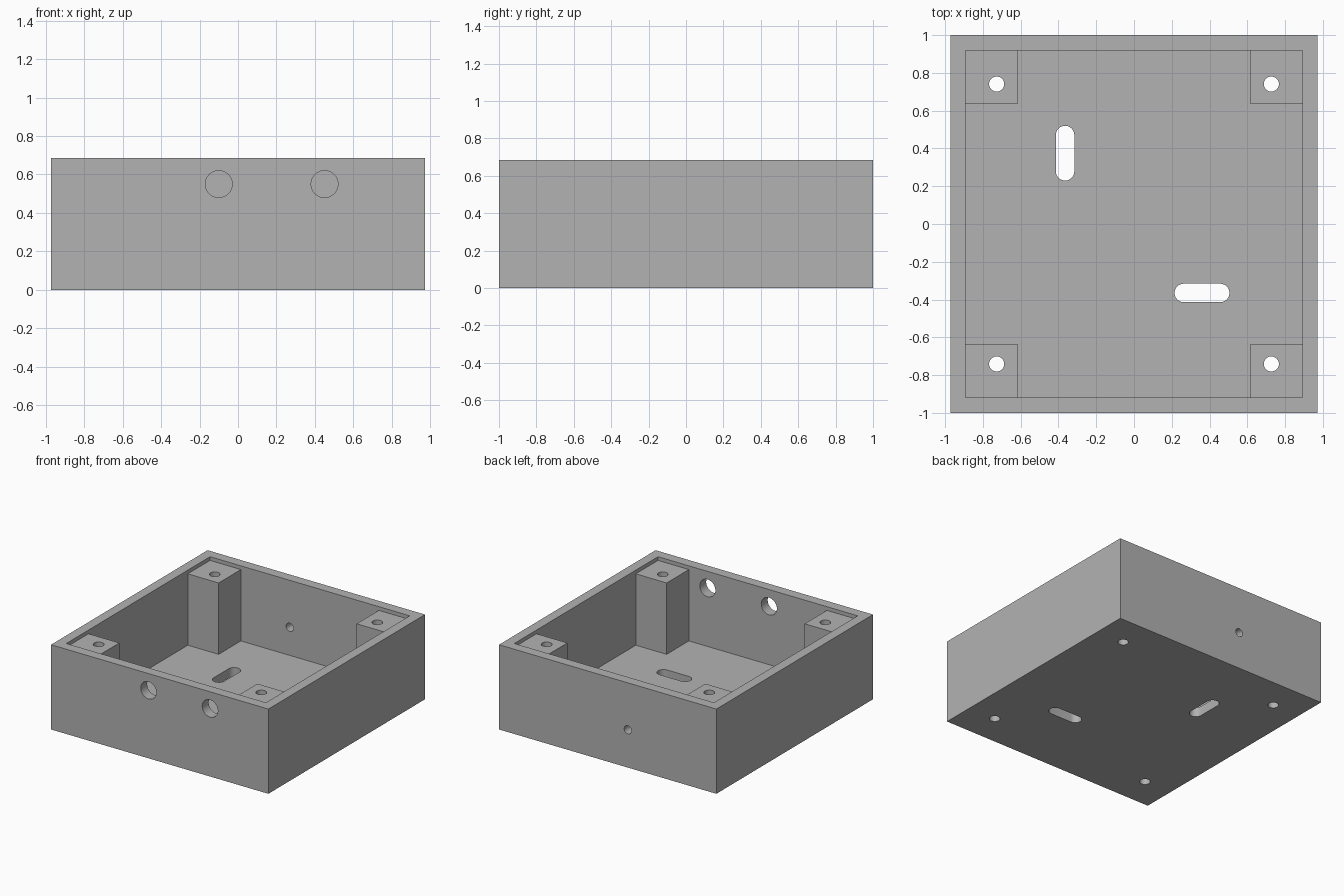
import bpy, bmesh, math
from mathutils import Matrix

cube = bpy.data.objects.get("Cube")
if cube:
    bpy.data.objects.remove(cube, do_unlink=True)

HX, HY, HEIGHT = 0.972, 1.0, 0.685      # outer half sizes and height
IX, IY, FLOOR = 0.893, 0.918, 0.078     # cavity half sizes and floor level
PX, PY, POST_TOP = 0.617, 0.634, 0.655  # inner edges and top of corner posts
ABOVE, BELOW = 1.0, -0.2

grey = bpy.data.materials.new("grey plastic")
grey.use_nodes = True
grey.diffuse_color = (0.448, 0.448, 0.448, 1)
grey.node_tree.nodes["Principled BSDF"].inputs["Base Color"].default_value = grey.diffuse_color


def prism(name, outline, low, high, turn=None):
    """Extrude a flat outline from low to high, optionally transformed."""
    bm = bmesh.new()
    face = bm.faces.new([bm.verts.new((x, y, low)) for x, y in outline])
    top = bmesh.ops.extrude_face_region(bm, geom=[face])["geom"]
    verts = [v for v in top if isinstance(v, bmesh.types.BMVert)]
    bmesh.ops.translate(bm, verts=verts, vec=(0, 0, high - low))
    if turn:
        bm.transform(turn)
    bmesh.ops.recalc_face_normals(bm, faces=bm.faces)
    mesh = bpy.data.meshes.new(name)
    bm.to_mesh(mesh)
    bm.free()
    mesh.materials.append(grey)
    obj = bpy.data.objects.new(name, mesh)
    bpy.context.collection.objects.link(obj)
    return obj


def rect(x, y):
    return [(-x, -y), (x, -y), (x, y), (-x, y)]


def slot(cx, cy, r, dx=0, dy=0, steps=16):
    """Round hole, stretched by half lengths dx or dy into a slot."""
    points = []
    start = -math.pi / 2 if dx else 0
    for side in (1, -1):
        for i in range(steps + 1 if dx or dy else steps):
            a = start + math.pi * i / steps + (0 if side > 0 else math.pi)
            points.append((cx + side * dx + r * math.cos(a),
                           cy + side * dy + r * math.sin(a)))
    return points


# Outer block
box = prism("open_box", rect(HX, HY), 0, HEIGHT)

# Cross-shaped cavity leaves four corner posts; a shallow recess lowers their tops
cross = [(PX, -IY), (PX, -PY), (IX, -PY), (IX, PY), (PX, PY), (PX, IY)]
cross += [(-x, -y) for x, y in cross]
cutters = [prism("rim_recess", rect(IX, IY), POST_TOP, ABOVE),
           prism("cavity", cross, FLOOR, ABOVE)]

# Screw holes through the posts
for sx in (-1, 1):
    for sy in (-1, 1):
        cutters.append(prism("post_hole", slot(sx * 0.727, sy * 0.741, 0.04), BELOW, ABOVE))

# Mounting slots in the floor
cutters.append(prism("long_slot", slot(-0.365, 0.375, 0.049, dy=0.096), BELOW, 0.3))
cutters.append(prism("cross_slot", slot(0.36, -0.365, 0.049, dx=0.096), BELOW, 0.3))

# Cable holes in the front wall and a small hole in the back wall
upright = Matrix.Rotation(math.pi / 2, 4, "X")   # (x, y, z) becomes (x, -z, y)
for x in (-0.1, 0.45):
    cutters.append(prism("cable_hole", slot(x, 0.55, 0.07), 0.8, 1.2, upright))
cutters.append(prism("back_hole", slot(-0.18, 0.305, 0.033), -1.2, -0.8, upright))

# Cut everything out of the block
bpy.ops.object.select_all(action="DESELECT")
box.select_set(True)
bpy.context.view_layer.objects.active = box
for cutter in cutters:
    cutter.hide_render = True
    mod = box.modifiers.new(cutter.name, "BOOLEAN")
    mod.operation, mod.solver, mod.object = "DIFFERENCE", "EXACT", cutter
    bpy.ops.object.modifier_apply(modifier=mod.name)
    bpy.data.objects.remove(cutter, do_unlink=True)

bpy.ops.object.shade_smooth_by_angle(angle=math.radians(30))
